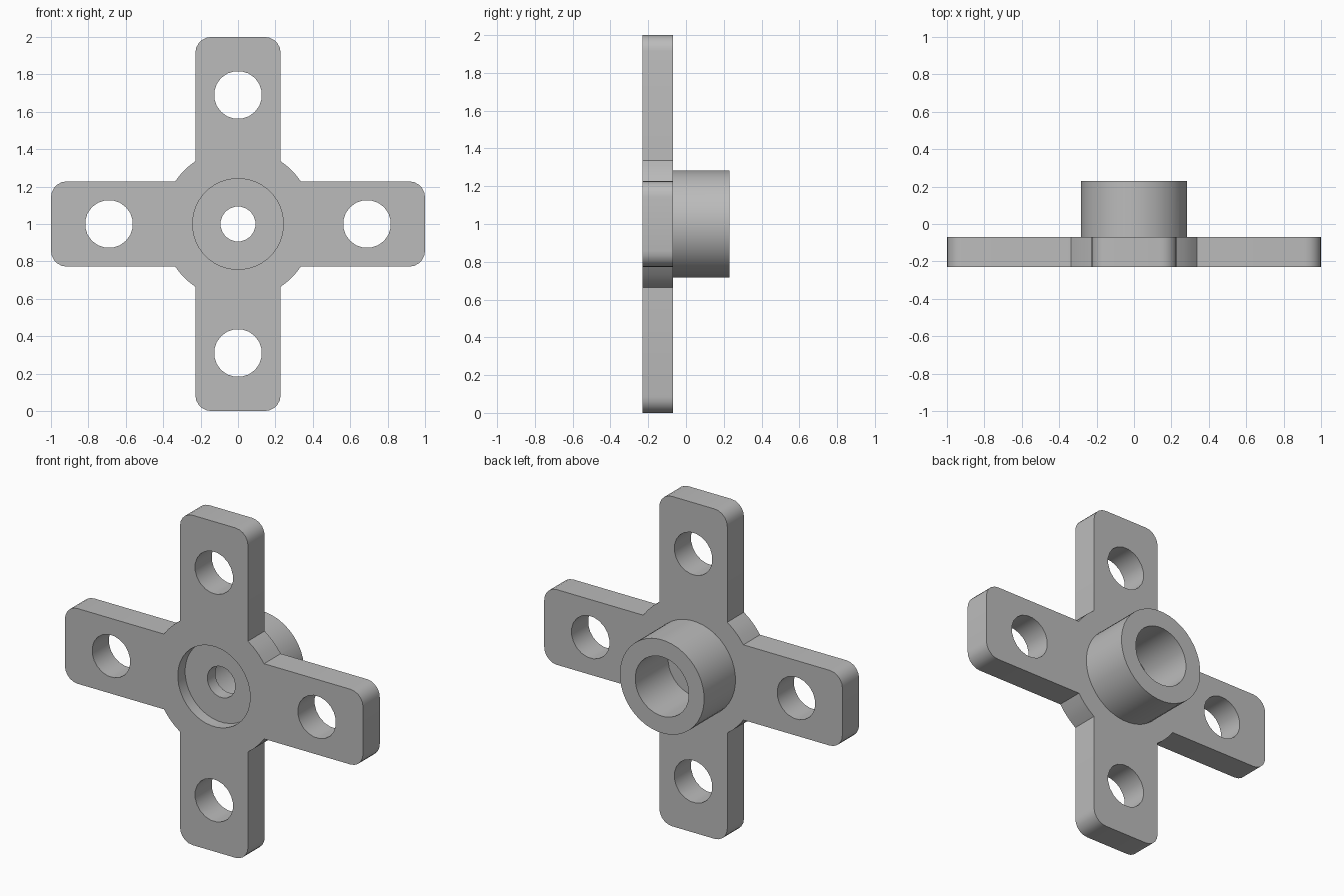
import bpy, bmesh
from math import sin, cos, pi, asin, radians
from mathutils import Matrix

if "Cube" in bpy.data.objects:
    bpy.data.objects.remove(bpy.data.objects["Cube"], do_unlink=True)

CENTRE_Z = 1.0
FRONT, BACK, HUB_BACK = -0.23, -0.07, 0.23
ARM_HALF, CORNER, DISC_R = 0.228, 0.085, 0.406
HOLE_OFFSET = 0.69

grey = bpy.data.materials.new("plain_grey")
grey.use_nodes = True
grey.diffuse_color = (0.5, 0.5, 0.5, 1)
grey.node_tree.nodes["Principled BSDF"].inputs["Base Color"].default_value = (0.5, 0.5, 0.5, 1)


def make_object(name, bm):
    bmesh.ops.recalc_face_normals(bm, faces=bm.faces)
    mesh = bpy.data.meshes.new(name)
    bm.to_mesh(mesh)
    bm.free()
    mesh.materials.append(grey)
    obj = bpy.data.objects.new(name, mesh)
    bpy.context.collection.objects.link(obj)
    return obj


def prism(name, outline, y0, y1):
    """Extrude an (x, z) outline from y0 to y1."""
    bm = bmesh.new()
    face = bm.faces.new([bm.verts.new((x, y0, z + CENTRE_Z)) for x, z in outline])
    new = bmesh.ops.extrude_face_region(bm, geom=[face])["geom"]
    verts = [v for v in new if isinstance(v, bmesh.types.BMVert)]
    bmesh.ops.translate(bm, verts=verts, vec=(0, y1 - y0, 0))
    return make_object(name, bm)


def arc(cx, cz, radius, start, end, steps):
    return [(cx + radius * cos(start + (end - start) * i / steps),
             cz + radius * sin(start + (end - start) * i / steps))
            for i in range(steps + 1)]


def cylinder(name, radius, y0, y1, sides, cx=0, cz=0):
    half_step = pi / sides
    outline = arc(cx, cz, radius, half_step, half_step + 2 * pi, sides)[:-1]
    return prism(name, outline, y0, y1)


def combine(target, tool, operation):
    """Apply a boolean and discard the tool."""
    mod = target.modifiers.new("boolean", "BOOLEAN")
    mod.operation, mod.solver, mod.object = operation, "EXACT", tool
    graph = bpy.context.evaluated_depsgraph_get()
    result = bpy.data.meshes.new_from_object(target.evaluated_get(graph))
    target.modifiers.clear()
    target.data = result
    bpy.data.objects.remove(tool, do_unlink=True)


# Cross plate: one rounded arm end plus one stretch of the disc, turned four times
inset = ARM_HALF - CORNER
join = asin(ARM_HALF / DISC_R)
quarter = arc(1 - CORNER, -inset, CORNER, -pi / 2, 0, 5)
quarter += arc(1 - CORNER, inset, CORNER, 0, pi / 2, 5)
quarter += arc(0, 0, DISC_R, join, pi / 2 - join, 3)
outline = []
for turn in range(4):
    c, s = cos(turn * pi / 2), sin(turn * pi / 2)
    outline += [(c * x - s * z, s * x + c * z) for x, z in quarter]
bracket = prism("cross_bracket", outline, FRONT, BACK)

# Hub tube behind the plate
combine(bracket, cylinder("hub", 0.283, -0.12, HUB_BACK, 40), "UNION")

# Front recess, rear bore and centre hole
combine(bracket, cylinder("recess", 0.243, -0.3, -0.16, 40), "DIFFERENCE")
combine(bracket, cylinder("bore", 0.18, -0.085, 0.3, 32), "DIFFERENCE")
combine(bracket, cylinder("centre_hole", 0.094, -0.3, 0, 20), "DIFFERENCE")

# One bolt hole in each arm
for cx, cz in ((1, 0), (-1, 0), (0, 1), (0, -1)):
    hole = cylinder("bolt_hole", 0.128, -0.4, 0.1, 20, cx * HOLE_OFFSET, cz * HOLE_OFFSET)
    combine(bracket, hole, "DIFFERENCE")

bpy.ops.object.select_all(action="DESELECT")
bracket.select_set(True)
bpy.context.view_layer.objects.active = bracket
bpy.ops.object.shade_smooth_by_angle(angle=radians(30))
